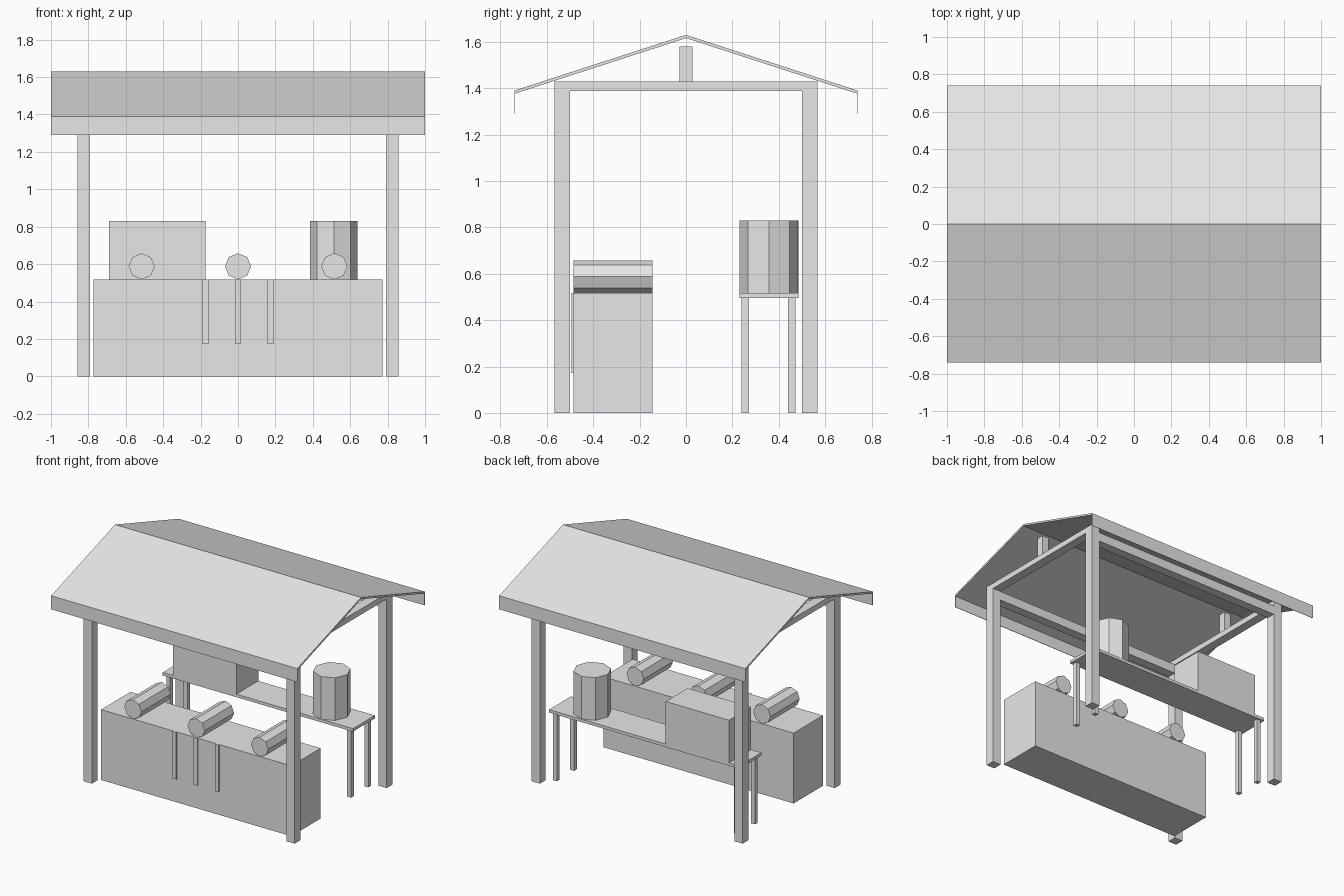
import bpy, math

if "Cube" in bpy.data.objects:
    bpy.data.objects.remove(bpy.data.objects["Cube"])

grey = bpy.data.materials.new("plain grey")
grey.diffuse_color = (0.8, 0.8, 0.8, 1)
grey.use_nodes = True
grey.node_tree.nodes["Principled BSDF"].inputs["Base Color"].default_value = grey.diffuse_color


def mesh(name, verts, faces):
    me = bpy.data.meshes.new(name)
    me.from_pydata(verts, [], faces)
    me.materials.append(grey)
    ob = bpy.data.objects.new(name, me)
    bpy.context.collection.objects.link(ob)
    return ob


def prism(name, profile, place, a, b):
    """Extrude a closed 2D profile from a to b; place maps (u, v, w) to xyz."""
    n = len(profile)
    verts = [place(u, v, w) for w in (a, b) for u, v in profile]
    faces = [tuple(range(n))[::-1], tuple(range(n, 2 * n))]
    faces += [(i, (i + 1) % n, n + (i + 1) % n, n + i) for i in range(n)]
    return mesh(name, verts, faces)


def box(name, x0, x1, y0, y1, z0, z1):
    rect = [(x0, y0), (x1, y0), (x1, y1), (x0, y1)]
    return prism(name, rect, lambda u, v, w: (u, v, w), z0, z1)


def octagon(cx, cy, r):
    return [(cx + r * math.cos(i * math.pi / 4), cy + r * math.sin(i * math.pi / 4))
            for i in range(8)]


# Frame: corner posts, long rails, tie beams and king posts
for sx in (-1, 1):
    x0, x1 = sorted((sx * 0.79, sx * 0.858))
    for sy in (-1, 1):
        y0, y1 = sorted((sy * 0.50, sy * 0.568))
        box("corner_post", x0, x1, y0, y1, 0, 1.32)
    box("tie_beam", x0, x1, -0.568, 0.568, 1.388, 1.43)
    box("king_post", x0 + 0.007, x1 - 0.007, -0.028, 0.028, 1.43, 1.58)
for sy in (-1, 1):
    y0, y1 = sorted((sy * 0.50, sy * 0.568))
    box("long_rail", -0.858, 0.858, y0, y1, 1.32, 1.388)

# Gabled roof with hanging valances along both eaves
gable = [(-0.74, 1.376), (0, 1.616), (0.74, 1.376), (0.74, 1.39), (0, 1.63), (-0.74, 1.39)]
# split at the ridge so both slopes are clean convex prisms
for name, idx in (("front_roof", (0, 1, 4, 5)), ("back_roof", (1, 2, 3, 4))):
    prism(name, [gable[i] for i in idx], lambda u, v, w: (w, u, v), -1, 1)
box("front_valance", -1, 1, -0.74, -0.737, 1.29, 1.385)
box("back_valance", -1, 1, 0.737, 0.74, 1.29, 1.385)

# Counter with cloth rolls on top and hanging strips on its front
box("counter", -0.773, 0.773, -0.485, -0.145, 0, 0.517)
for x in (-0.515, 0, 0.515):
    prism("cloth_roll", octagon(x, 0.588, 0.07), lambda u, v, w: (u, w, v), -0.145, -0.485)
for x in (-0.173, 0, 0.173):
    box("hanging_strip", x - 0.016, x + 0.016, -0.494, -0.485, 0.172, 0.517)

# Back table with four legs
box("table_top", -0.773, 0.773, 0.23, 0.485, 0.495, 0.517)
for x in (-0.735, 0.735):
    for y in (0.256, 0.456):
        box("table_leg", x - 0.016, x + 0.016, y - 0.016, y + 0.016, 0, 0.495)

# Goods on the table
box("crate", -0.69, -0.175, 0.23, 0.485, 0.517, 0.83)
prism("barrel", octagon(0.512, 0.357, 0.127), lambda u, v, w: (u, v, w), 0.517, 0.83)
